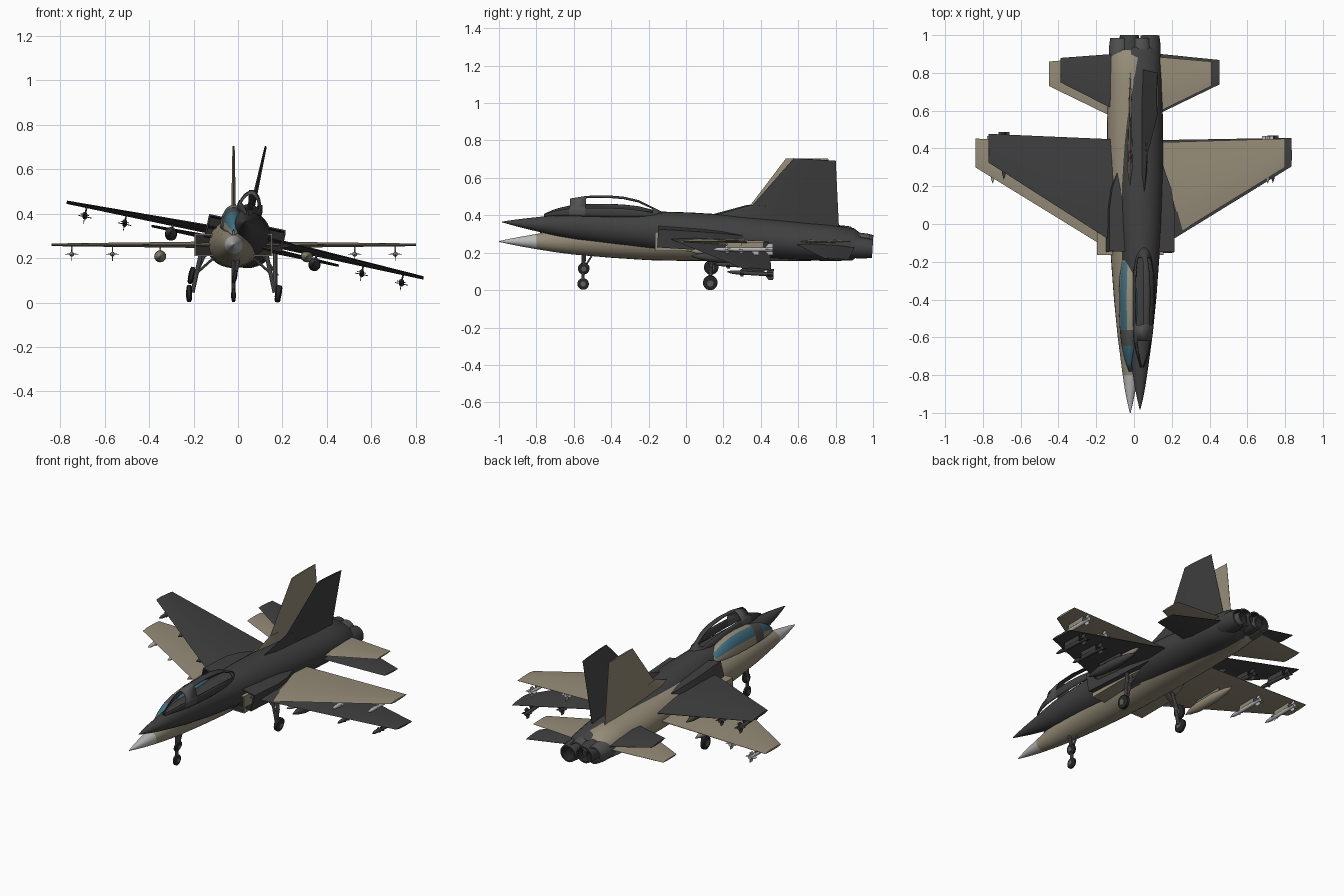
import bpy, bmesh, math
from mathutils import Matrix, Vector

if "Cube" in bpy.data.objects:
    bpy.data.objects.remove(bpy.data.objects["Cube"])


def material(name, rgb):
    m = bpy.data.materials.new(name)
    m.diffuse_color = (*rgb, 1)
    m.use_nodes = True
    m.node_tree.nodes["Principled BSDF"].inputs["Base Color"].default_value = m.diffuse_color
    return m


TAN = material("sand_paint", (0.30, 0.26, 0.185))
DARK = material("charcoal_paint", (0.052, 0.052, 0.054))
NOSE = material("pale_grey", (0.48, 0.48, 0.48))
GLASS = material("blue_glass", (0.05, 0.16, 0.22))
FRAME = material("frame_grey", (0.085, 0.085, 0.085))
GEAR = material("gear_grey", (0.12, 0.12, 0.12))
BLACK = material("black_rubber", (0.02, 0.02, 0.02))


def loft(name, rings, mats, xf, rule=None, caps=True, closed=True, skip=None):
    """Skin a list of equal-length rings; rule(i, j) picks the material slot."""
    bm = bmesh.new()
    vs = [[bm.verts.new(p) for p in r] for r in rings]
    n = len(rings[0])
    for i in range(len(rings) - 1):
        for j in range(n if closed else n - 1):
            if skip and skip(i, j):
                continue
            k = (j + 1) % n
            f = bm.faces.new((vs[i][j], vs[i][k], vs[i + 1][k], vs[i + 1][j]))
            f.material_index = rule(i, j) if rule else 0
    if caps:
        for i, r in ((0, vs[0]), (len(rings) - 2, vs[-1])):
            bm.faces.new(r).material_index = rule(i, 0) if rule else 0
    bmesh.ops.recalc_face_normals(bm, faces=bm.faces)
    me = bpy.data.meshes.new(name)
    bm.to_mesh(me)
    bm.free()
    for m in mats:
        me.materials.append(m)
    me.shade_smooth()
    me.set_sharp_from_angle(angle=math.radians(35))
    ob = bpy.data.objects.new(name, me)
    bpy.context.collection.objects.link(ob)
    ob.matrix_world = xf
    return ob


def oval(cx, y, cz, rx, rz, n=24):
    return [(cx + rx * math.cos(2 * math.pi * i / n), y,
             cz + rz * math.sin(2 * math.pi * i / n)) for i in range(n)]


def lathe(name, cx, cz, profile, mats, xf, rule=None, n=16):
    return loft(name, [oval(cx, y, cz, r, r, n) for y, r in profile], mats, xf, rule)


def blade(name, root, tip, mat, xf):
    """Tapered surface between two stations: (origin, chord, thickness, thickness axis)."""
    sec = ((0, 0), (.25, .5), (.7, .4), (1, .05), (1, -.05), (.7, -.4), (.25, -.5))
    rings = []
    for o, c, t, ax in (root, tip):
        rings.append([Vector(o) + Vector((0, u * c, 0)) + Vector(ax) * v * t for u, v in sec])
    return loft(name, rings, [mat], xf)


def rod(name, a, b, r, mat, xf, n=10):
    a, b = Vector(a), Vector(b)
    q = (b - a).to_track_quat('Z', 'Y')
    ring = [Vector((r * math.cos(2 * math.pi * i / n), r * math.sin(2 * math.pi * i / n), 0))
            for i in range(n)]
    return loft(name, [[p + q @ v for v in ring] for p in (a, b)], [mat], xf)


def wheel(name, x, y, z, r, w, xf):
    prof = ((-w, r * .75), (-w * .6, r), (w * .6, r), (w, r * .75))
    rings = [[(x + u, y + rr * math.cos(2 * math.pi * i / 18), z + rr * math.sin(2 * math.pi * i / 18))
              for i in range(18)] for u, rr in prof]
    loft(name, rings, [BLACK], xf)
    rod(name + "_hub", (x - w - .002, y, z), (x + w + .002, y, z), r * .45, GEAR, xf)


def rect(x0, x1, y, z0, z1):
    return [(x0, y, z0), (x1, y, z0), (x1, y, z1), (x0, y, z1)]


X, Z = (1, 0, 0), (0, 0, 1)


def jet(tag, xf, paint, nose, store, glazed):
    # fuselage: station, half width, top, bottom
    st = ((-1, .002, .002, -.002), (-.95, .014, .013, -.013), (-.88, .028, .026, -.027),
          (-.8, .04, .04, -.041), (-.7, .053, .06, -.057), (-.6, .066, .078, -.07),
          (-.4, .086, .095, -.087), (-.2, .101, .106, -.1), (0, .114, .112, -.104),
          (.2, .12, .112, -.105), (.5, .123, .102, -.105), (.75, .118, .092, -.102),
          (.88, .11, .08, -.09), (.92, .098, .05, -.055))
    rings = [oval(0, y, (t + b) / 2, w, (t - b) / 2, 28) for y, w, t, b in st]
    loft(tag + "_fuselage", rings, [paint, nose], xf, lambda i, j: 1 if i < 3 else 0)

    # canopy: station, half width, base, top; sill band, glass, bow and top spine
    cs = ((-.78, .008, .045, .07), (-.74, .022, .055, .1), (-.7, .034, .06, .125),
          (-.645, .046, .065, .15), (-.56, .055, .07, .17), (-.45, .06, .075, .18),
          (-.36, .06, .08, .178), (-.28, .056, .085, .164), (-.2, .043, .09, .13),
          (-.14, .02, .09, .104))
    rings = [[(w * math.cos(math.pi * j / 20), y, b + (t - b) * math.sin(math.pi * j / 20))
              for j in range(21)] for y, w, b, t in cs]

    def part(i, j):
        if i == 3:
            return 1
        if i < 3:
            return 0 if j < 3 or j > 16 else 2
        return 0 if (j < 3 or j > 16 or 8 <= j <= 11 or i == 8) else 2

    c = loft(tag + "_canopy", rings, [paint, FRAME, GLASS], xf, part, caps=False, closed=False,
             skip=None if glazed else lambda i, j: part(i, j) == 2)
    sol = c.modifiers.new("thickness", 'SOLIDIFY')
    sol.thickness = .005

    # tail fin and dorsal fillet
    blade(tag + "_fin", ((0, .25, .07), .55, .024, X), ((0, .535, .445), .225, .01, X), paint, xf)
    blade(tag + "_dorsal_fillet", ((0, .08, .09), .5, .03, X), ((0, .32, .175), .3, .014, X), paint, xf)

    # nose gear
    wheel(tag + "_nose_wheel", 0, -.55, -.227, .031, .009, xf)
    rod(tag + "_nose_strut", (0, -.55, -.227), (0, -.55, -.06), .009, GEAR, xf)
    rod(tag + "_nose_brace", (0, -.55, -.15), (0, -.5, -.07), .005, GEAR, xf)

    for s, side in ((-1, "left"), (1, "right")):
        n = tag + "_" + side
        # wing and tailplane
        blade(n + "_wing", ((s * .08, -.155, 0), .585, .03, Z), ((s * .82, .3, 0), .152, .012, Z), paint, xf)
        blade(n + "_tailplane", ((s * .08, .56, 0), .33, .02, Z), ((s * .43, .73, 0), .13, .008, Z), paint, xf)
        # air intake with dark duct
        a, b = sorted((s * .085, s * .176))
        m = .007
        loft(n + "_intake",
             [rect(a + m, b - m, -.05, -.043, .043), rect(a + m, b - m, -.165, -.043, .043),
              rect(a, b, -.165, -.05, .05), rect(a, b, .06, -.05, .05),
              rect(min(s * .085, s * .16), max(s * .085, s * .16), .17, -.04, .045),
              rect(min(s * .085, s * .115), max(s * .085, s * .115), .3, -.02, .03)],
             [paint, BLACK], xf, lambda i, j: 1 if i == 0 else 0)
        # engine nozzle
        lathe(n + "_nozzle", s * .056, -.01,
              ((.8, .05), (.86, .057), (.93, .057), (.985, .05), (.985, .042), (.9, .034)),
              [FRAME if glazed else DARK, BLACK], xf, lambda i, j: 1 if i == 4 else 0, 20)
        # main gear
        wheel(n + "_main_wheel", s * .2, .13, -.22, .039, .012, xf)
        rod(n + "_main_strut", (s * .185, .13, -.215), (s * .145, .13, -.03), .01, GEAR, xf)
        rod(n + "_main_brace", (s * .18, .13, -.14), (s * .09, .13, -.06), .006, GEAR, xf)
        # underwing tank
        lathe(n + "_tank", s * .33, -.052,
              ((.02, .002), (.06, .015), (.12, .026), (.26, .027), (.36, .016), (.41, .003)), [paint], xf)
        loft(n + "_tank_pylon", [rect(s * .33 - .004, s * .33 + .004, y, -.035, 0) for y in (.12, .3)],
             [paint], xf)
        # missiles with cross fins
        for k, (mx, y0) in enumerate(((.545, .14), (.728, .215))):
            mn = n + "_missile_%d" % (k + 1)
            lathe(mn, s * mx, -.042,
                  ((y0, .001), (y0 + .025, .009), (y0 + .05, .011), (y0 + .25, .011)), [store], xf, n=12)
            loft(mn + "_pylon", [rect(s * mx - .003, s * mx + .003, y, -.035, 0)
                                 for y in (y0 + .08, y0 + .2)], [paint], xf)
            for f in range(4):
                d = Vector((math.cos(f * math.pi / 2), 0, math.sin(f * math.pi / 2)))
                ax = Vector((-d.z, 0, d.x))
                o = Vector((s * mx, 0, -.042))
                for y, ch, h in ((y0 + .06, .03, .02), (y0 + .2, .05, .03)):
                    blade(mn + "_fin", (o + Vector((0, y, 0)), ch, .004, ax),
                          (o + d * h + Vector((0, y + ch * .5, 0)), ch * .5, .003, ax), store, xf)


# level sand jet, and a rolled, slightly nose-up charcoal jet passing through it
jet("sand", Matrix.Translation((-.02, 0, .26)), TAN, NOSE, NOSE, True)
tilt = Matrix.Rotation(math.radians(-3.5), 4, 'X') @ Matrix.Rotation(math.radians(12), 4, 'Y')
jet("charcoal", Matrix.Translation((.032, .315, .285)) @ tilt @ Matrix.Translation((0, -.3, 0)),
    DARK, DARK, DARK, False)
